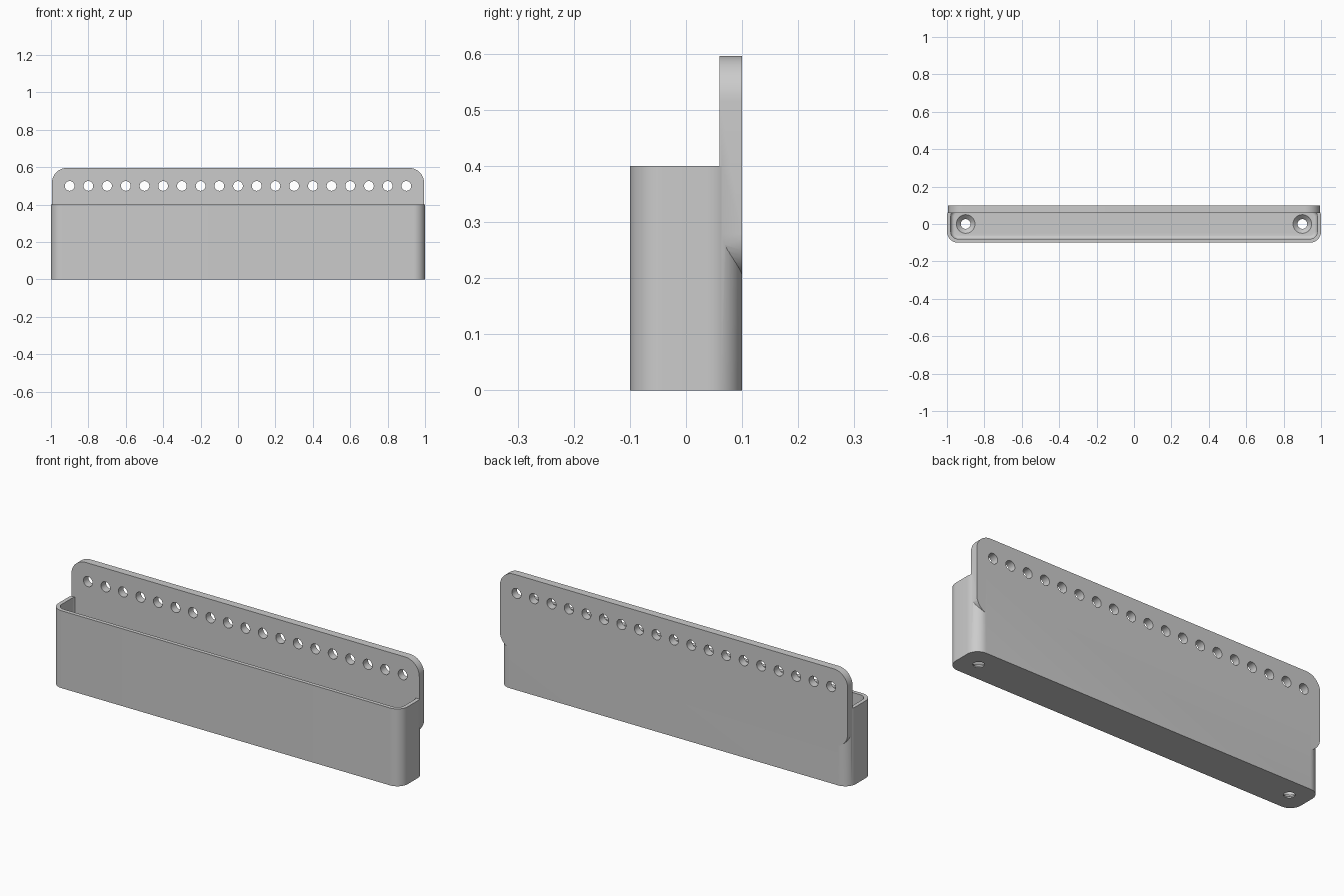
import bpy
import bmesh
from math import cos, sin, pi, radians
from mathutils import Matrix

default = bpy.data.objects.get("Cube")
if default:
    bpy.data.objects.remove(default)

grey = bpy.data.materials.new("plain grey")
grey.use_nodes = True
COLOUR = (0.6, 0.6, 0.6, 1)
grey.diffuse_color = COLOUR
grey.node_tree.nodes["Principled BSDF"].inputs["Base Color"].default_value = COLOUR


def rounded_rect(half_w, half_h, r, steps=12):
    """Outline of a rounded rectangle, counter-clockwise."""
    pts = []
    for i, (sx, sy) in enumerate([(1, 1), (-1, 1), (-1, -1), (1, -1)]):
        for k in range(steps + 1):
            a = (i + k / steps) * pi / 2
            pts.append((sx * (half_w - r) + r * cos(a), sy * (half_h - r) + r * sin(a)))
    return pts


def circle(x, y, r, n=32):
    return [(x + r * cos(2 * pi * k / n), y + r * sin(2 * pi * k / n)) for k in range(n)]


def loft(bm, sections):
    """Closed solid through a list of (outline, z) sections."""
    rings = [[bm.verts.new((x, y, z)) for x, y in outline] for outline, z in sections]
    for low, high in zip(rings, rings[1:]):
        for i in range(len(low)):
            j = (i + 1) % len(low)
            bm.faces.new((low[i], low[j], high[j], high[i]))
    bm.faces.new(rings[0][::-1])
    bm.faces.new(rings[-1])


def make(name, solids, matrix=Matrix()):
    bm = bmesh.new()
    for sections in solids:
        loft(bm, sections)
    bm.transform(matrix)
    bmesh.ops.recalc_face_normals(bm, faces=bm.faces)
    mesh = bpy.data.meshes.new(name)
    bm.to_mesh(mesh)
    bm.free()
    mesh.materials.append(grey)
    obj = bpy.data.objects.new(name, mesh)
    bpy.context.collection.objects.link(obj)
    return obj


def combine(target, other, operation):
    """Apply a boolean and remove the second solid."""
    mod = target.modifiers.new("boolean", "BOOLEAN")
    mod.object, mod.operation, mod.solver = other, operation, "EXACT"
    bpy.context.view_layer.update()
    graph = bpy.context.evaluated_depsgraph_get()
    result = bpy.data.meshes.new_from_object(target.evaluated_get(graph))
    target.modifiers.clear()
    target.data = result
    bpy.data.objects.remove(other)


FLOOR, FILLET = 0.03, 0.02

# Open bin with rounded corners
holder = make("wall_holder", [[(rounded_rect(1, 0.1, 0.06), 0), (rounded_rect(1, 0.1, 0.06), 0.4)]])

# Cavity with a filleted floor edge
sections = []
for k in range(7):
    a = k / 6 * pi / 2
    inset = FILLET * (1 - sin(a))
    sections.append((rounded_rect(0.98 - inset, 0.08 - inset, 0.04 - inset),
                     FLOOR + FILLET * (1 - cos(a))))
sections.append((rounded_rect(0.98, 0.08, 0.04), 0.5))
combine(holder, make("cavity", [sections]), "DIFFERENCE")

# Upright back plate, outline drawn in XY then stood up
stand_up = Matrix.Translation((0, 0.1, 0.398)) @ Matrix.Rotation(radians(90), 4, "X")
outline = rounded_rect(0.995, 0.198, 0.08)
combine(holder, make("back_plate", [[(outline, 0), (outline, 0.04)]], stand_up), "UNION")

# Row of round holes along the plate
holes = [[(circle(i / 10, 0.102, 0.026), -0.02), (circle(i / 10, 0.102, 0.026), 0.06)]
         for i in range(-9, 10)]
combine(holder, make("plate_holes", holes, stand_up), "DIFFERENCE")

# Countersunk screw holes in the floor
screws = [[(circle(x, 0, 0.026), -0.02), (circle(x, 0, 0.026), FLOOR - 0.024),
           (circle(x, 0, 0.05), FLOOR), (circle(x, 0, 0.05), FLOOR + 0.03)]
          for x in (-0.9, 0.9)]
combine(holder, make("screw_holes", screws), "DIFFERENCE")

# Smooth curves, sharp edges
bpy.ops.object.select_all(action="DESELECT")
holder.select_set(True)
bpy.context.view_layer.objects.active = holder
bpy.ops.object.shade_smooth_by_angle(angle=radians(30))
